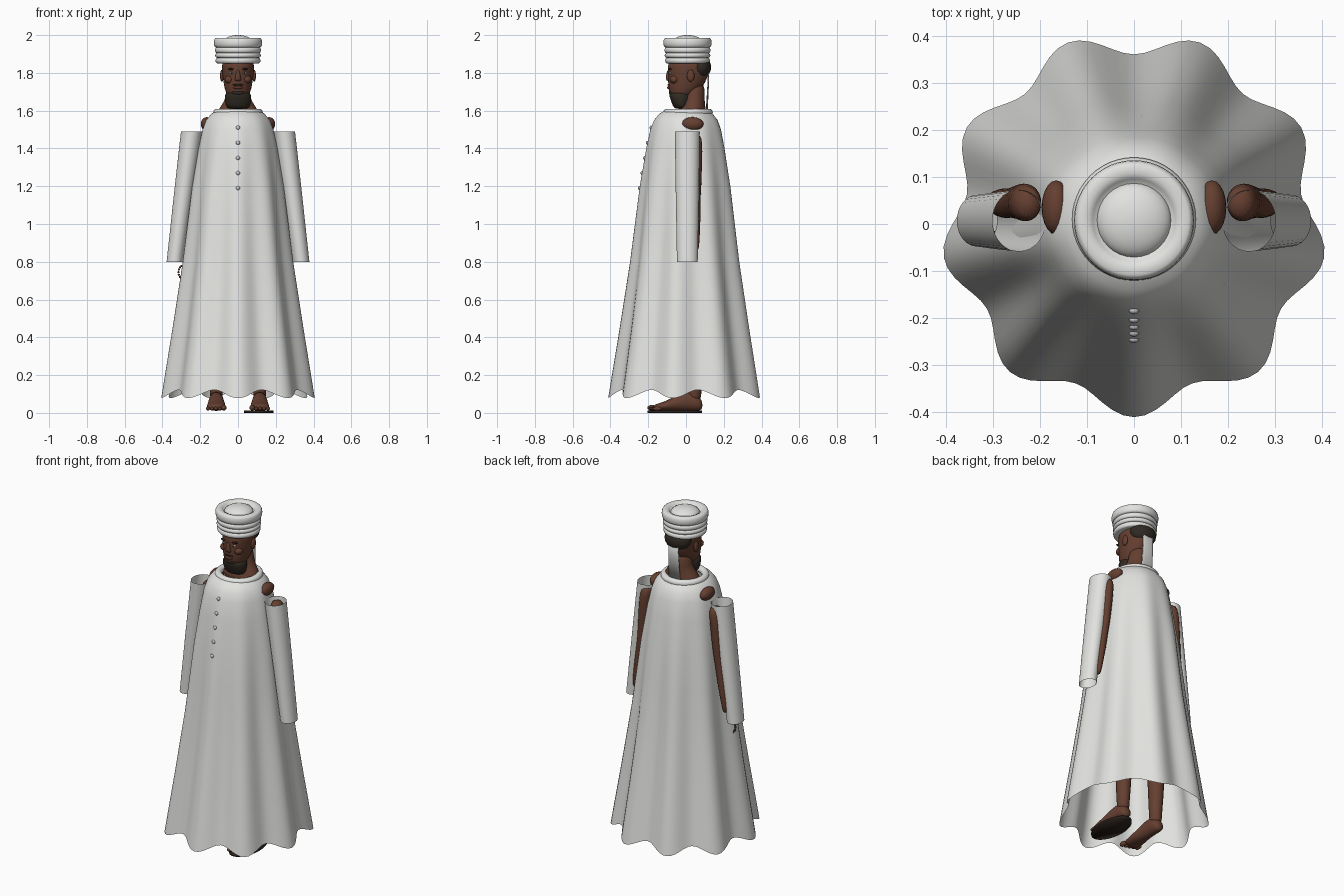
import bpy, bmesh, math
from mathutils import Vector

cube = bpy.data.objects.get("Cube")
if cube:
    bpy.data.objects.remove(cube, do_unlink=True)


def material(name, *rgb):
    m = bpy.data.materials.new(name)
    m.use_nodes = True
    m.diffuse_color = (*rgb, 1)
    m.node_tree.nodes["Principled BSDF"].inputs["Base Color"].default_value = (*rgb, 1)
    return m


CLOTH = material("white_cloth", .76, .76, .74)
SKIN = material("brown_skin", .13, .05, .03)
HAIR = material("dark_hair", .03, .023, .016)
LIPS = material("lip_brown", .11, .035, .025)
LEATHER = material("dark_leather", .022, .014, .01)
BUTTON = material("button_grey", .6, .6, .6)
EYE = material("eye_white", .5, .48, .44)


def finish(bm, name, mat, subdiv=0):
    bmesh.ops.recalc_face_normals(bm, faces=bm.faces)
    mesh = bpy.data.meshes.new(name)
    bm.to_mesh(mesh)
    bm.free()
    mesh.materials.append(mat)
    mesh.shade_smooth()
    ob = bpy.data.objects.new(name, mesh)
    bpy.context.scene.collection.objects.link(ob)
    if subdiv:
        ob.modifiers.new("smooth", 'SUBSURF').levels = subdiv
        ob.modifiers["smooth"].render_levels = subdiv
    return ob


def skin_rings(name, rings, mat, caps=True, subdiv=0):
    """Join closed rings of points into a tube."""
    bm = bmesh.new()
    loops = [[bm.verts.new(p) for p in ring] for ring in rings]
    n = len(loops[0])
    for a, b in zip(loops, loops[1:]):
        for i in range(n):
            j = (i + 1) % n
            bm.faces.new((a[i], a[j], b[j], b[i]))
    if caps:
        bm.faces.new(loops[0])
        bm.faces.new(loops[-1])
    return finish(bm, name, mat, subdiv)


def loft(name, sections, mat, n=20, along_y=False, **kw):
    """Sections are x, y, z, half width, half depth."""
    rings = []
    for x, y, z, w, d in sections:
        ring = []
        for i in range(n):
            a = math.tau * i / n
            u, v = w * math.cos(a), d * math.sin(a)
            ring.append((x + u, y, z + v) if along_y else (x + u, y + v, z))
        rings.append(ring)
    return skin_rings(name, rings, mat, **kw)


def ball(name, center, size, mat, seg=20):
    bm = bmesh.new()
    bmesh.ops.create_uvsphere(bm, u_segments=seg, v_segments=seg // 2, radius=1)
    bmesh.ops.scale(bm, vec=size, verts=bm.verts)
    bmesh.ops.translate(bm, vec=center, verts=bm.verts)
    return finish(bm, name, mat)


def lathe(name, profile, y, mat, n=48):
    return loft(name, [(0, y, z, r, r) for r, z in profile], mat, n)


# Robe: a bell whose nine folds deepen towards a scalloped hem
BELL = [(1.6, .11), (1.585, .14), (1.55, .168), (1.5, .187), (1.4, .207), (1.2, .238),
        (.8, .283), (.45, .333), (.1, .387)]


def bell_radius(z):
    for (z0, r0), (z1, r1) in zip(BELL, BELL[1:]):
        if z >= z1:
            return r0 + (r1 - r0) * (z0 - z) / (z0 - z1)
    return BELL[-1][1]


def robe_point(z, a):
    t = (1.6 - z) / 1.5
    fold = -math.sin(9 * a)
    r = bell_radius(z) + .025 * t * fold
    return (r * math.cos(a), r * math.sin(a), z - .022 * fold * t ** 4)


heights = [z for z, r in BELL[:5]] + [1.3, 1.2, 1, .8, .6, .45, .25, .1]
skin_rings("robe", [[robe_point(z, math.tau * i / 108) for i in range(108)] for z in heights],
           CLOTH, caps=False)

# Collar roll
bpy.ops.mesh.primitive_torus_add(major_radius=.112, minor_radius=.02, major_segments=48,
                                 minor_segments=12, location=(0, .01, 1.59))
collar = bpy.context.object
collar.name = "collar"
collar.data.materials.append(CLOTH)
collar.data.shade_smooth()

# Buttons down the chest
for i in range(5):
    p = robe_point(1.51 - .08 * i, -math.pi / 2)
    ball("button", p, (.011, .008, .011), BUTTON, 12)

# Sleeves, shoulders and arms
for side, s in (("left", 1), ("right", -1)):
    loft(side + "_sleeve", [(s * .245, .007, 1.49, .057, .066), (s * .29, .007, 1.15, .05, .061),
                            (s * .335, .007, .8, .043, .055)], CLOTH, 32, caps=False)
    ball(side + "_shoulder", (s * .166, .035, 1.53), (.031, .058, .036), SKIN)
    loft(side + "_arm", [(s * .225, .045, 1.475, .025, .03), (s * .23, .045, 1.44, .036, .044),
                         (s * .24, .048, 1.33, .034, .038), (s * .25, .046, 1.2, .03, .036),
                         (s * .262, .045, 1.12, .028, .031), (s * .275, .044, 1.03, .028, .034),
                         (s * .295, .046, .9, .022, .026), (s * .3, .046, .85, .017, .02)],
         SKIN, 16, subdiv=1)

# Bead loop at the right wrist
for i in range(16):
    a = math.tau * i / 16
    ball("wrist_bead", (-.29 - .025 * math.cos(a), -.02, .745 + .036 * math.sin(a)),
         (.006, .006, .006), LIPS, 8)

# Legs and feet
for side, s in (("left", 1), ("right", -1)):
    x = s * .115
    loft(side + "_leg", [(x, .045, .05, .034, .036), (x, .045, .13, .034, .037),
                         (x, .05, .3, .045, .05), (x, .045, .45, .045, .047),
                         (x, .04, .6, .055, .058), (x, .03, .85, .07, .075)], SKIN, subdiv=1)
    loft(side + "_foot", [(x, .088, .04, .022, .022), (x, .065, .05, .036, .04),
                          (x, .02, .065, .038, .055), (x, -.04, .055, .042, .045),
                          (x, -.1, .038, .05, .027), (x, -.15, .03, .05, .019),
                          (x, -.17, .028, .044, .015)], SKIN, along_y=True, subdiv=1)
    for i in range(5):
        big = .015 if i == 0 else .0105
        ball(side + "_toe", (x + s * (.021 * i - .04), -.18 + .007 * i, .012 + big),
             (big, .025, big), SKIN, 12)

# Sandal sole under the left foot only
loft("sandal_sole", [(.11, -.06, 0, .077, .145), (.11, -.06, .012, .077, .145)], LEATHER, 32)

# Neck and head
loft("neck", [(0, .03, 1.55, .13, .08), (0, .035, 1.6, .108, .072), (0, .04, 1.635, .085, .06),
              (0, .045, 1.67, .062, .055), (0, .045, 1.76, .06, .055)], SKIN, subdiv=1)
loft("head", [(0, -.035, 1.655, .035, .035), (0, -.022, 1.68, .058, .06),
              (0, -.008, 1.71, .07, .086), (0, .004, 1.75, .077, .099),
              (0, .012, 1.79, .083, .107), (0, .014, 1.83, .086, .111),
              (0, .014, 1.88, .084, .108)], SKIN, 28, subdiv=1)
ball("back_hair", (0, .076, 1.83), (.081, .057, .062), HAIR)
loft("beard", [(0, -.022, 1.608, .052, .036), (0, -.025, 1.625, .066, .046),
               (0, -.028, 1.66, .072, .055), (0, -.03, 1.685, .07, .062),
               (0, -.03, 1.7, .06, .055)], HAIR, subdiv=1)

# Face features
loft("nose", [(0, -.086, 1.755, .016, .012), (0, -.09, 1.765, .02, .018),
              (0, -.092, 1.778, .014, .016), (0, -.09, 1.82, .009, .01)], SKIN, 12, subdiv=1)
ball("mouth", (0, -.088, 1.722), (.026, .012, .009), LIPS, 16)
ball("moustache", (0, -.089, 1.737), (.029, .009, .005), HAIR, 16)
ball("chin_tuft", (0, -.075, 1.695), (.035, .016, .014), HAIR, 16)
for side, s in (("left", 1), ("right", -1)):
    ball(side + "_eye", (s * .033, -.083, 1.799), (.013, .008, .006), EYE, 12)
    ball(side + "_iris", (s * .033, -.089, 1.799), (.005, .003, .005), HAIR, 12)
    ball(side + "_brow", (s * .035, -.084, 1.82), (.02, .01, .005), HAIR, 12)
    ball(side + "_cheek", (s * .045, -.06, 1.765), (.026, .026, .022), SKIN, 16)
    ball(side + "_ear", (s * .085, .025, 1.785), (.01, .02, .032), SKIN, 16)

# Wrapped turban: three stacked rolls, a rim and a domed crown
wraps = [(.06, 1.852), (.1, 1.85)]
for low, high, r in ((1.85, 1.88, .119), (1.88, 1.905, .121), (1.905, 1.935, .122),
                     (1.935, 1.985, .128)):
    for i in range(7):
        a = math.pi * i / 6
        wraps.append((r - .011 + .011 * math.sin(a), (low + high) / 2 - (high - low) / 2 * math.cos(a)))
wraps += [(.1, 1.986), (.088, 1.98), (.08, 1.968)]
lathe("turban_wrap", wraps, .008, CLOTH)
ball("turban_crown", (0, .008, 1.962), (.08, .08, .038), CLOTH, 32)

# Cloth tail hanging behind the neck
loft("turban_tail", [(0, .12, 1.86, .032, .004), (0, .118, 1.75, .035, .004),
                     (0, .11, 1.6, .04, .005)], CLOTH, 12)
